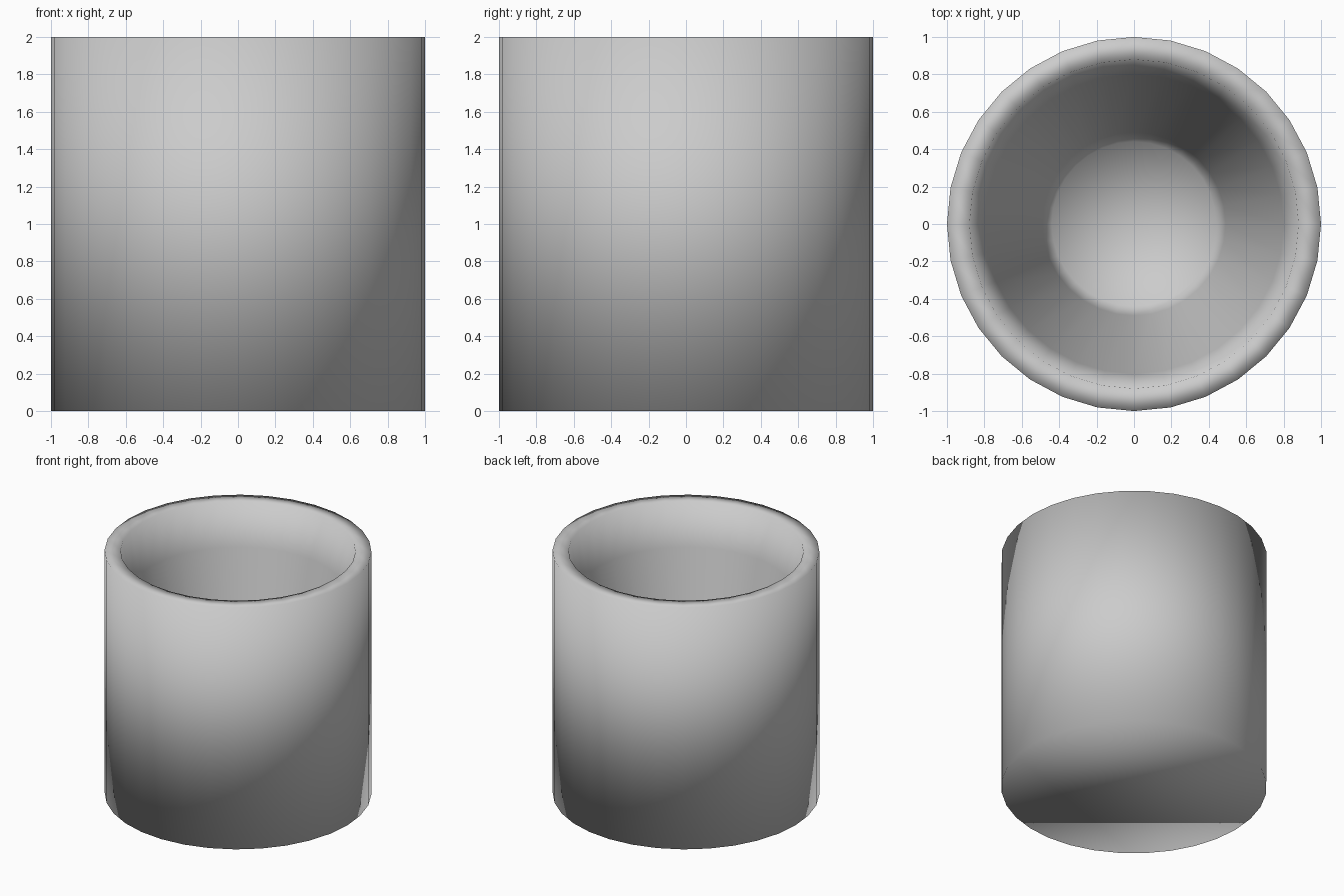
import bpy, bmesh, math

if "Cube" in bpy.data.objects:
    bpy.data.objects.remove(bpy.data.objects["Cube"])

SIDES = 32


def lathe(name, profile):
    """Closed smooth solid turned around z, capped at both profile ends."""
    bm = bmesh.new()
    rings = []
    for r, z in profile:
        rings.append([bm.verts.new((r * math.cos(2 * math.pi * i / SIDES),
                                    r * math.sin(2 * math.pi * i / SIDES), z))
                      for i in range(SIDES)])
    for a, b in zip(rings, rings[1:]):
        for i in range(SIDES):
            j = (i + 1) % SIDES
            bm.faces.new((a[i], a[j], b[j], b[i]))
    bm.faces.new(rings[0][::-1])
    # Inner floor as a fan around a centre point
    centre = bm.verts.new((0, 0, profile[-1][1]))
    for i in range(SIDES):
        bm.faces.new((rings[-1][i], rings[-1][(i + 1) % SIDES], centre))
    bmesh.ops.recalc_face_normals(bm, faces=bm.faces[:])
    for f in bm.faces:
        f.smooth = True
    mesh = bpy.data.meshes.new(name)
    bm.to_mesh(mesh)
    bm.free()
    obj = bpy.data.objects.new(name, mesh)
    bpy.context.collection.objects.link(obj)
    return obj


# Straight outer wall, flat rim, tapered inner wall with loops near its ends, flat floor
lathe("cup", [(1, 0), (1, 2), (0.88, 2), (0.80, 1.66), (0.49, 0.33), (0.44, 0.12)])
